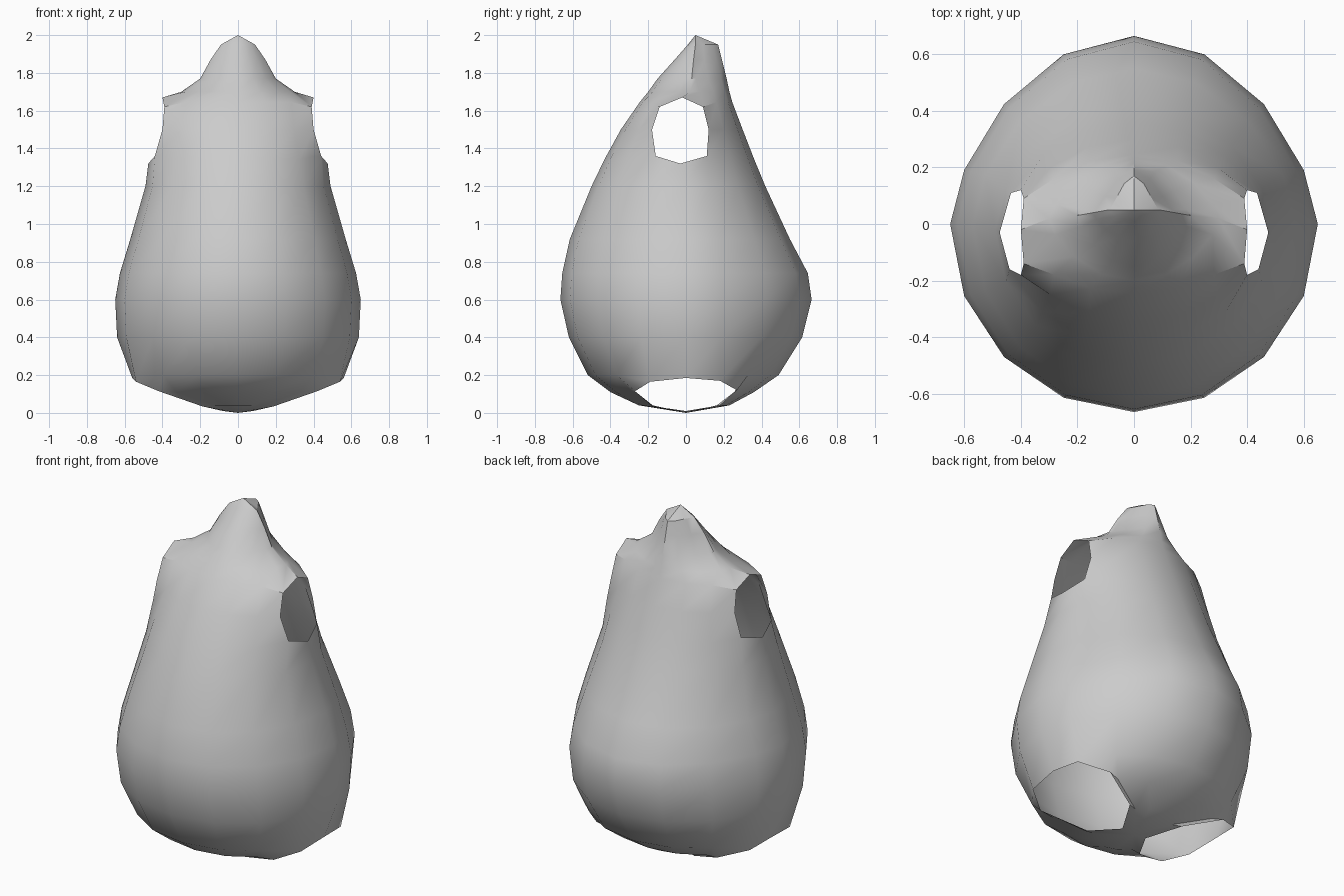
import bpy, bmesh, math

if "Cube" in bpy.data.objects:
    bpy.data.objects.remove(bpy.data.objects["Cube"])

SIDES = 16

# Body rings: height, half width, front y, back y, side-seam y,
# front and back roundness (1 = oval, 2 = lens, 3 = wedge)
RINGS = [
    (0.04, 0.18, -0.25, 0.23, 0.00, 1.0, 1.0),
    (0.11, 0.46, -0.40, 0.36, 0.00, 1.0, 1.0),
    (0.20, 0.56, -0.52, 0.49, 0.00, 1.0, 1.15),
    (0.40, 0.64, -0.62, 0.615, 0.00, 1.0, 1.25),
    (0.60, 0.65, -0.665, 0.665, 0.00, 1.0, 1.3),
    (0.74, 0.625, -0.655, 0.645, 0.00, 1.0, 1.3),
    (0.92, 0.57, -0.615, 0.55, 0.00, 1.0, 1.2),
    (1.20, 0.49, -0.50, 0.42, -0.02, 1.0, 1.15),
    (1.345, 0.46, -0.43, 0.36, -0.02, 1.0, 1.1),
    (1.50, 0.42, -0.345, 0.30, -0.02, 1.0, 1.1),
    (1.645, 0.40, -0.245, 0.245, -0.02, 1.0, 1.1),
    (1.70, 0.30, -0.20, 0.23, 0.02, 1.4, 1.5),
    (1.77, 0.20, -0.15, 0.215, 0.03, 1.6, 2.2),
    (1.87, 0.145, -0.06, 0.19, 0.04, 1.6, 2.8),
    (1.95, 0.09, 0.01, 0.17, 0.05, 1.6, 3.2),
]

# Hole rims on the +x side, keyed by (row offset, column offset) from the hole centre
LEG_ROW, ARM_ROW = 1, 9
LEG_RIM = {
    (-1, -1): (0.19, -0.18, 0.035), (-1, 0): (0.08, 0.0, 0.01), (-1, 1): (0.18, 0.18, 0.04),
    (0, -1): (0.42, -0.27, 0.115), (0, 1): (0.39, 0.27, 0.12),
    (1, -1): (0.54, -0.19, 0.165), (1, 0): (0.56, 0.0, 0.185), (1, 1): (0.54, 0.18, 0.17),
}
ARM_RIM = {
    (-1, -1): (0.44, -0.16, 1.36), (-1, 0): (0.475, -0.03, 1.32), (-1, 1): (0.435, 0.11, 1.36),
    (0, -1): (0.40, -0.18, 1.50), (0, 1): (0.40, 0.12, 1.50),
    (1, -1): (0.39, -0.14, 1.62), (1, 0): (0.40, -0.02, 1.67), (1, 1): (0.39, 0.09, 1.62),
}


def ring_point(ring, col):
    z, half, front, back, seam, front_power, back_power = ring
    a = 2 * math.pi * col / SIDES
    s = math.sin(a)
    edge, power = (back, back_power) if s > 0 else (front, front_power)
    return (half * math.cos(a), seam + (edge - seam) * abs(s) ** power, z)


def cut_hole(grid, row, rim):
    """Shape the rim on both sides and return the two centre vertices to remove."""
    for (dr, dc), (x, y, z) in rim.items():
        grid[row + dr][dc % SIDES].co = (x, y, z)
        grid[row + dr][(SIDES // 2 - dc) % SIDES].co = (-x, y, z)
    return [grid[row][0], grid[row][SIDES // 2]]


# Pear-shaped shell
bm = bmesh.new()
grid = [[bm.verts.new(ring_point(r, c)) for c in range(SIDES)] for r in RINGS]
for low, high in zip(grid, grid[1:]):
    for c in range(SIDES):
        n = (c + 1) % SIDES
        bm.faces.new((low[c], low[n], high[n], high[c]))

# Closed underside and pointed top
bottom = bm.verts.new((0, 0, 0))
apex = bm.verts.new((0, 0.05, 2.0))
for c in range(SIDES):
    n = (c + 1) % SIDES
    bm.faces.new((bottom, grid[0][n], grid[0][c]))
    bm.faces.new((apex, grid[-1][c], grid[-1][n]))

# Leg and arm openings
centres = cut_hole(grid, LEG_ROW, LEG_RIM) + cut_hole(grid, ARM_ROW, ARM_RIM)
bmesh.ops.delete(bm, geom=centres, context='VERTS')

mesh = bpy.data.meshes.new("body_shell")
bm.to_mesh(mesh)
bm.free()
body = bpy.data.objects.new("body_shell", mesh)
bpy.context.collection.objects.link(body)
bpy.context.view_layer.objects.active = body
body.select_set(True)
bpy.ops.object.shade_smooth_by_angle(angle=math.radians(30))
